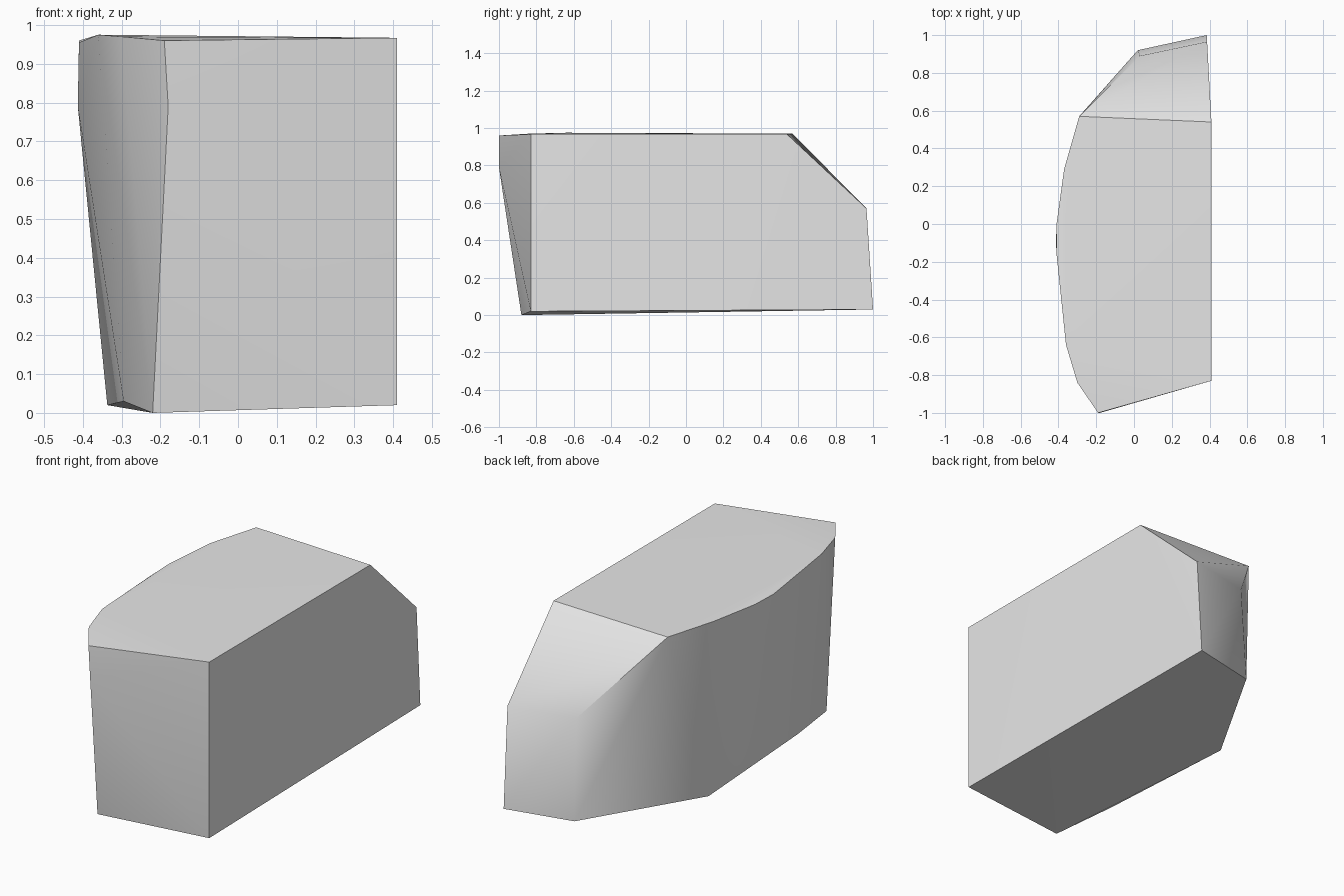
import bpy
import bmesh
import math

cube = bpy.data.objects.get("Cube")
if cube:
    bpy.data.objects.remove(cube, do_unlink=True)

# Plain grey material
grey = bpy.data.materials.new("light grey")
grey.use_nodes = True
colour = (0.8, 0.8, 0.8, 1)
grey.diffuse_color = colour
grey.node_tree.nodes["Principled BSDF"].inputs["Base Color"].default_value = colour

# Bowed top outline, from the front corner round the curved side to the flat side
top_outline = [
    (-0.19, -1.0, 0.96), (-0.30, -0.84, 0.97), (-0.36, -0.64, 0.975),
    (-0.41, -0.16, 0.955), (-0.41, 0.0, 0.96), (-0.37, 0.29, 0.97),
    (-0.29, 0.57, 0.97), (0.41, 0.54, 0.967), (0.41, -0.83, 0.967),
]

# Bulge a little below the top on the front corner and the curved side
bulge = [(-0.18, -1.0, 0.79), (-0.413, -0.1, 0.79)]

# Lower edge of the sloping back
back_ledge = [(0.03, 0.89, 0.57), (0.387, 0.965, 0.57)]

# Narrower bottom outline
bottom_outline = [
    (-0.22, -0.88, 0.0), (-0.295, -0.53, 0.03), (-0.337, 0.29, 0.02),
    (0.02, 0.92, 0.03), (0.385, 1.0, 0.03), (0.41, -0.83, 0.02),
]

# Wrap all the outlines in one closed faceted block
bm = bmesh.new()
for point in top_outline + bulge + back_ledge + bottom_outline:
    bm.verts.new(point)
hull = bmesh.ops.convex_hull(bm, input=bm.verts)
loose = [v for v in bm.verts if not v.link_faces]
bmesh.ops.delete(bm, geom=loose, context='VERTS')
bmesh.ops.dissolve_limit(bm, angle_limit=math.radians(0.5),
                         verts=bm.verts, edges=bm.edges)
bmesh.ops.recalc_face_normals(bm, faces=bm.faces)

mesh = bpy.data.meshes.new("block_body")
bm.to_mesh(mesh)
bm.free()
mesh.materials.append(grey)
body = bpy.data.objects.new("block_body", mesh)
bpy.context.collection.objects.link(body)

# Smooth the bowed side and keep the main edges crisp
bpy.ops.object.select_all(action='DESELECT')
body.select_set(True)
bpy.context.view_layer.objects.active = body
bpy.ops.object.shade_smooth_by_angle(angle=math.radians(30))
